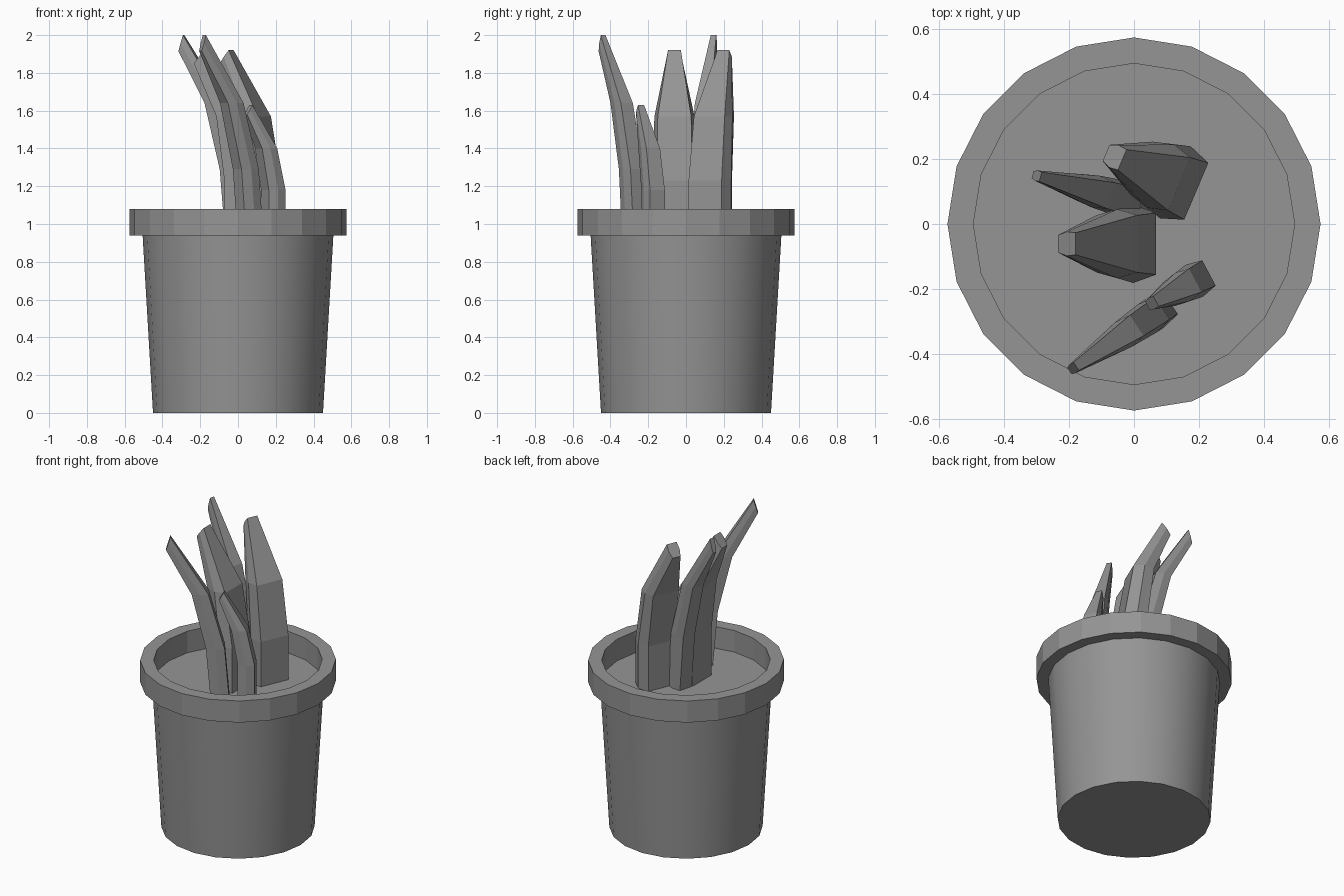
import bpy, bmesh, math
from mathutils import Matrix, Vector

old = bpy.data.objects.get("Cube")
if old:
    bpy.data.objects.remove(old)

grey = bpy.data.materials.new("plain_grey")
grey.use_nodes = True
COLOUR = (0.3, 0.3, 0.3, 1)
grey.diffuse_color = COLOUR
grey.node_tree.nodes["Principled BSDF"].inputs["Base Color"].default_value = COLOUR


def finish(name, bm):
    bmesh.ops.recalc_face_normals(bm, faces=bm.faces)
    mesh = bpy.data.meshes.new(name)
    bm.to_mesh(mesh)
    bm.free()
    mesh.materials.append(grey)
    obj = bpy.data.objects.new(name, mesh)
    bpy.context.collection.objects.link(obj)
    return obj


def skin(bm, rings, closed=False):
    """Join rings of points with quads, then cap the ends or close the loop."""
    loops = [[bm.verts.new(p) for p in ring] for ring in rings]
    pairs = list(zip(loops, loops[1:]))
    if closed:
        pairs.append((loops[-1], loops[0]))
    else:
        bm.faces.new(loops[0])
        bm.faces.new(loops[-1])
    n = len(loops[0])
    for a, b in pairs:
        for i in range(n):
            j = (i + 1) % n
            bm.faces.new((a[i], a[j], b[j], b[i]))


def circle(r, z, n=20):
    return [(r * math.cos(math.tau * i / n), r * math.sin(math.tau * i / n), z)
            for i in range(n)]


# Tapered pot, filled to the soil level
bm = bmesh.new()
skin(bm, [circle(0.45, 0), circle(0.505, 0.94)])
pot = finish("pot_body", bm)
for face in pot.data.polygons:
    face.use_smooth = len(face.vertices) == 4

# Faceted rim
bm = bmesh.new()
profile = [(0.495, 0.94), (0.575, 0.94), (0.575, 1.08), (0.495, 1.08)]
skin(bm, [circle(r, z) for r, z in profile], closed=True)
finish("pot_rim", bm)


def leaf(name, base, angle, half, depth, levels, leans, tip):
    """Six-sided leaf bending towards local -x; base is the middle of its outer face."""
    tip_half, tip_depth, tip_drop = tip
    halves = [half, half, half * 0.93, tip_half]
    depths = [depth, depth, depth * 0.9, tip_depth]
    turn = Matrix.Translation((*base, 0)) @ Matrix.Rotation(math.radians(angle), 4, "Z")
    rings = []
    for i, (z, lean) in enumerate(zip(levels, leans)):
        h, d = halves[i], depths[i]
        last = i == 3
        mid = h * (1.1 if last else 1.27 if i < 2 else 1.2)
        inner = h * (0.8 if last else 1)
        drop = tip_drop if last else 0
        section = [(0, -h, 0), (0, h, 0), (-d / 2, mid, drop / 2),
                   (-d, inner, drop), (-d, -inner, drop), (-d / 2, -mid, drop / 2)]
        rings.append([turn @ Vector((x - lean, y, z - dz)) for x, y, dz in section])
    bm = bmesh.new()
    skin(bm, rings)
    finish(name, bm)


# Two broad leaves, two tall thin ones and a short one
broad = (0.14, (0.93, 1.23, 1.57, 1.92), (0, 0, 0.057, 0.248), (0.034, 0.054, 0.07))
thin = (0.11, (0.93, 1.29, 1.64, 2.0), (0, 0.03, 0.125, 0.35), (0.015, 0.025, 0.085))
short = (0.1, (0.93, 1.18, 1.4, 1.63), (0, 0, 0.048, 0.185), (0.018, 0.03, 0.05))
leaf("broad_leaf_back", (0.192, 0.101), -23, 0.095, *broad)
leaf("broad_leaf_middle", (0.068, -0.061), 0, 0.095, *broad)
leaf("thin_leaf_front", (0.112, -0.243), 34, 0.041, *thin)
leaf("thin_leaf_back", (0.05, 0.055), -15, 0.045, *thin)
leaf("short_leaf", (0.231, -0.151), 28, 0.044, *short)
